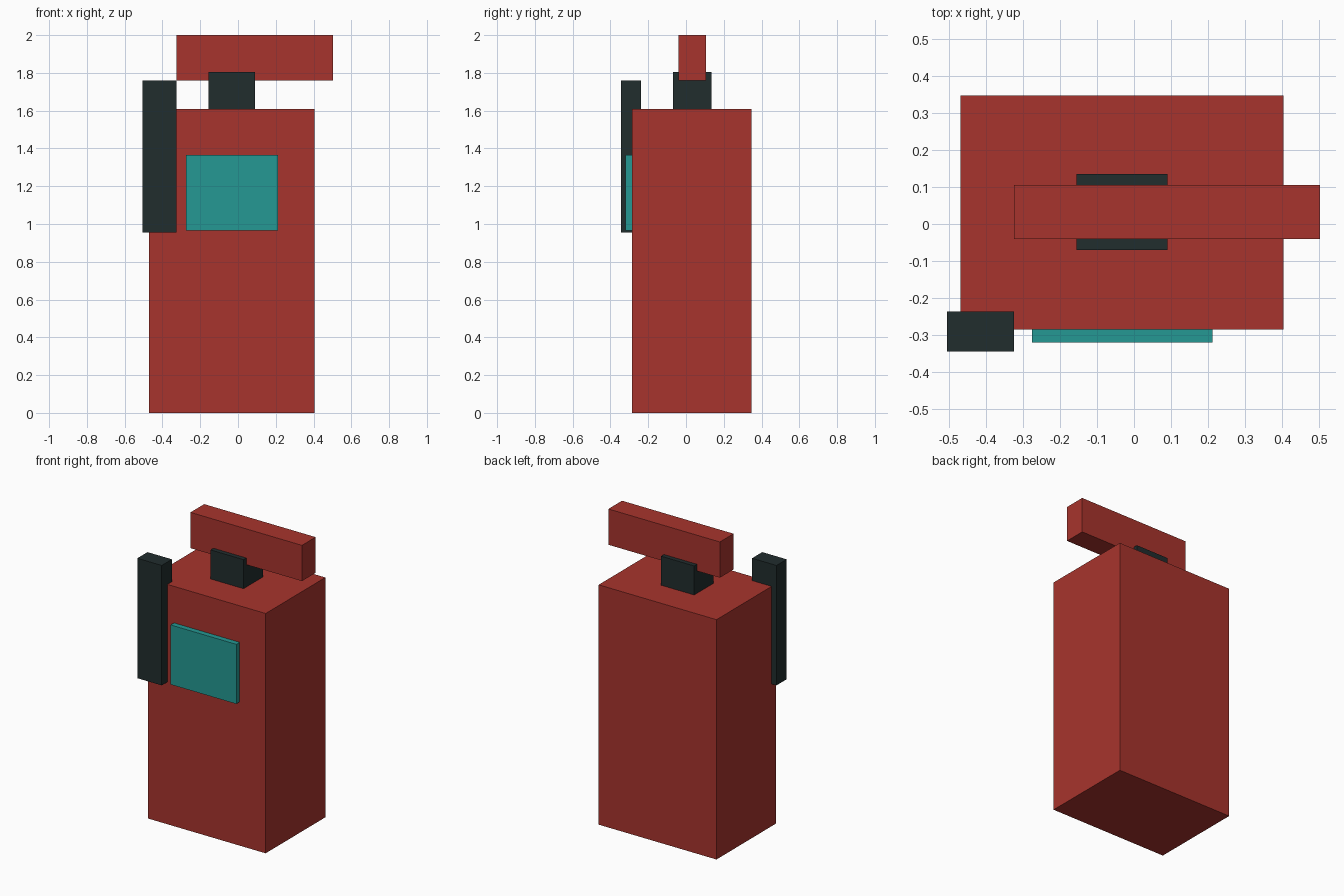
import bpy

if "Cube" in bpy.data.objects:
    bpy.data.objects.remove(bpy.data.objects["Cube"])


def make_material(name, rgb):
    mat = bpy.data.materials.new(name)
    mat.diffuse_color = (*rgb, 1.0)
    mat.use_nodes = True
    mat.node_tree.nodes["Principled BSDF"].inputs["Base Color"].default_value = mat.diffuse_color
    return mat


def box(name, x, y, z, mat):
    """Box spanning the given (min, max) ranges."""
    spans = (x, y, z)
    bpy.ops.mesh.primitive_cube_add(size=1, location=[(a + b) / 2 for a, b in spans])
    obj = bpy.context.object
    obj.name = name
    obj.scale = [b - a for a, b in spans]
    bpy.ops.object.transform_apply(location=False, rotation=False, scale=True)
    obj.data.materials.append(mat)
    return obj


red = make_material("red", (0.39, 0.034, 0.026))
black = make_material("charcoal", (0.015, 0.026, 0.027))
teal = make_material("teal", (0.018, 0.314, 0.292))

# Main tank
box("tank_body", (-0.47, 0.405), (-0.285, 0.348), (0, 1.61), red)

# Neck valve and the squeeze handle resting over it
box("neck_valve", (-0.155, 0.09), (-0.07, 0.135), (1.61, 1.805), black)
box("handle", (-0.325, 0.503), (-0.04, 0.105), (1.76, 2.0), red)

# Hose hanging on the front left corner
box("hose", (-0.506, -0.325), (-0.345, -0.237), (0.955, 1.76), black)

# Label plate on the front
box("label_plate", (-0.276, 0.212), (-0.321, -0.28), (0.965, 1.365), teal)
